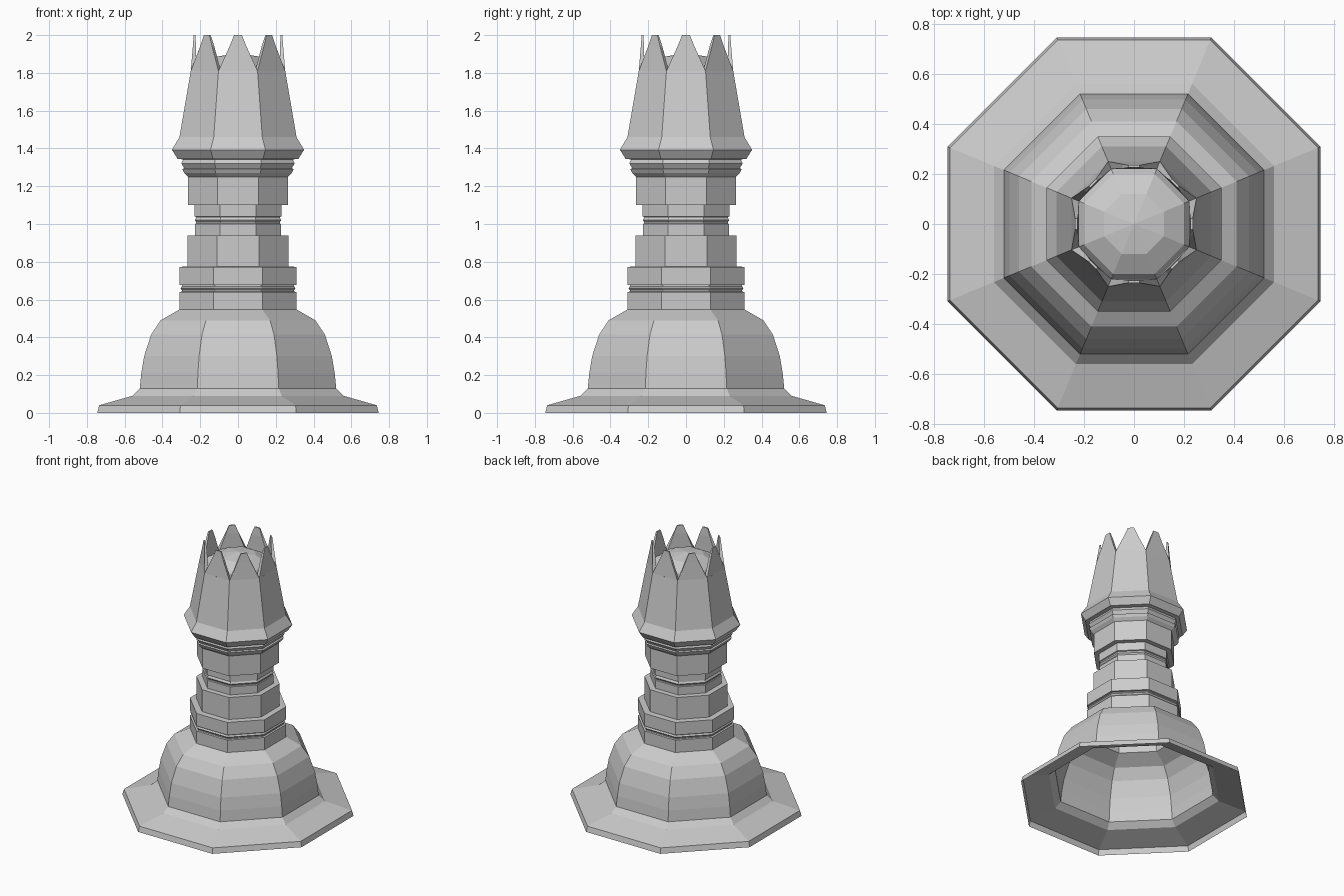
import bpy, bmesh, math

if "Cube" in bpy.data.objects:
    bpy.data.objects.remove(bpy.data.objects["Cube"])

SIDES = 8
STEP = 2 * math.pi / SIDES
TAN = math.tan(STEP / 2)


def finish(name, bm):
    bmesh.ops.remove_doubles(bm, verts=bm.verts, dist=0.0005)
    bmesh.ops.recalc_face_normals(bm, faces=bm.faces)
    mesh = bpy.data.meshes.new(name)
    bm.to_mesh(mesh)
    bm.free()
    obj = bpy.data.objects.new(name, mesh)
    bpy.context.collection.objects.link(obj)
    return obj


def point(k, across, out, z):
    """Point on side k: sideways offset, distance from axis, height."""
    a = k * STEP
    return (out * math.cos(a) - across * math.sin(a),
            out * math.sin(a) + across * math.cos(a), z)


def lathe(name, profile):
    """Octagonal shell from (flat-to-axis distance, height) pairs."""
    bm = bmesh.new()
    for k in range(SIDES):
        for (r0, z0), (r1, z1) in zip(profile, profile[1:]):
            pts = [point(k, -r0 * TAN, r0, z0), point(k, r0 * TAN, r0, z0)]
            if r1 > 0:
                pts += [point(k, r1 * TAN, r1, z1), point(k, -r1 * TAN, r1, z1)]
            else:
                pts.append((0, 0, z1))
            bm.faces.new([bm.verts.new(p) for p in pts])
    return finish(name, bm)


# Flared foot and bell, open underneath
lathe("base", [(0.745, 0), (0.735, 0.04), (0.56, 0.09), (0.52, 0.13),
               (0.512, 0.21), (0.497, 0.30), (0.46, 0.415), (0.41, 0.49),
               (0.31, 0.547)])

# Lower collar with a narrow groove and bead
lathe("lower_collar", [(0.31, 0.547), (0.31, 0.64), (0.297, 0.642),
                       (0.297, 0.65), (0.305, 0.66), (0.297, 0.67),
                       (0.297, 0.676), (0.31, 0.678), (0.31, 0.773),
                       (0.268, 0.775)])

# Waisted stem
lathe("stem", [(0.268, 0.775), (0.268, 0.94), (0.228, 0.94), (0.228, 1.0),
               (0.222, 1.003), (0.222, 1.01), (0.229, 1.02), (0.222, 1.032),
               (0.222, 1.037), (0.23, 1.04), (0.23, 1.1), (0.265, 1.1),
               (0.265, 1.25)])

# Upper collar and tapering head
lathe("head", [(0.265, 1.25), (0.285, 1.27), (0.295, 1.29), (0.285, 1.295),
               (0.30, 1.32), (0.29, 1.342), (0.32, 1.345), (0.35, 1.393),
               (0.31, 1.46), (0.25, 1.81)])

# Domed cap inside the crown
lathe("cap", [(0.22, 1.81), (0.20, 1.84), (0.12, 1.885), (0, 1.905)])

# Crown points, one rising from each side of the head
outer = [(0.1035, 0.25, 1.81), (0.045, 0.239, 1.94), (0.021, 0.235, 2.0)]
inner = [(0.091, 0.22, 1.81), (0.045, 0.222, 1.94), (0.021, 0.226, 2.0)]
bm = bmesh.new()
for k in range(SIDES):
    def quad(*pts):
        bm.faces.new([bm.verts.new(point(k, *p)) for p in pts])

    def flip(p):
        return (-p[0], p[1], p[2])

    for i in range(2):
        o0, o1, n0, n1 = outer[i], outer[i + 1], inner[i], inner[i + 1]
        quad(flip(o0), o0, o1, flip(o1))
        quad(n0, flip(n0), flip(n1), n1)
        quad(o0, n0, n1, o1)
        quad(flip(n0), flip(o0), flip(o1), flip(n1))
    quad(flip(outer[2]), outer[2], inner[2], flip(inner[2]))
finish("crown_points", bm)
